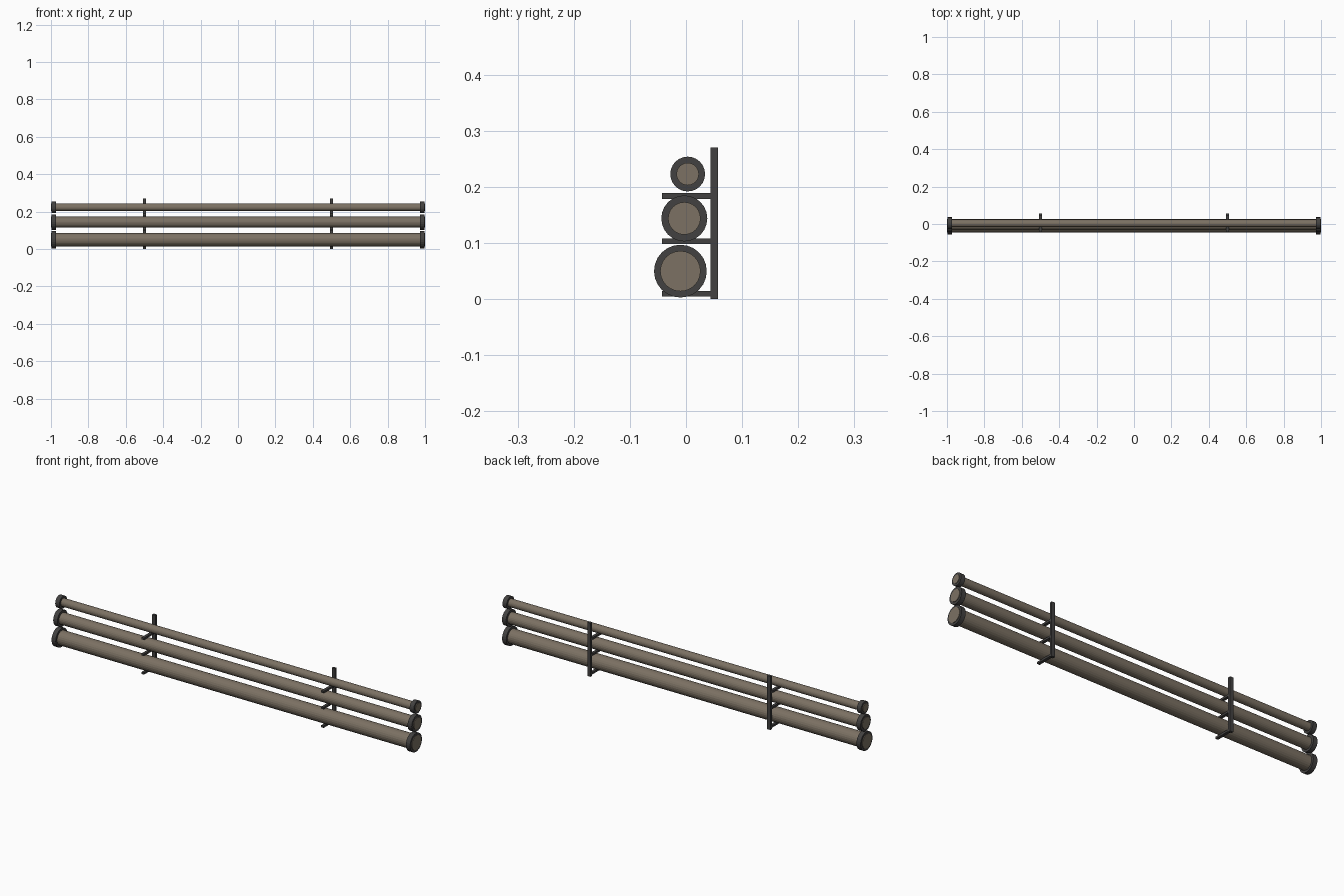
import bpy, math

if "Cube" in bpy.data.objects:
    bpy.data.objects.remove(bpy.data.objects["Cube"])

def material(name, rgb):
    m = bpy.data.materials.new(name)
    m.diffuse_color = (*rgb, 1)
    m.use_nodes = True
    m.node_tree.nodes["Principled BSDF"].inputs["Base Color"].default_value = m.diffuse_color
    return m

PIPE = material("pipe_brown", (0.20, 0.165, 0.125))
DARK = material("dark_steel", (0.055, 0.053, 0.052))

def rod(name, r, x0, x1, y, z, mat):
    bpy.ops.mesh.primitive_cylinder_add(vertices=24, radius=r, depth=x1 - x0,
        location=((x0 + x1) / 2, y, z), rotation=(0, math.pi / 2, 0))
    o = bpy.context.object
    o.name = name
    o.data.materials.append(mat)
    bpy.ops.object.shade_smooth_by_angle(angle=math.radians(10))

def box(name, x, w, y0, y1, z0, z1, mat):
    bpy.ops.mesh.primitive_cube_add(size=1, location=(x, (y0 + y1) / 2, (z0 + z1) / 2))
    o = bpy.context.object
    o.name = name
    o.scale = (w, y1 - y0, z1 - z0)
    bpy.ops.object.transform_apply(location=False, rotation=False, scale=True)
    o.data.materials.append(mat)

# Pipes with a collar at each end: pipe radius, collar radius, y, z
pipes = [("lower", 0.036, 0.047, -0.010, 0.050),
         ("middle", 0.029, 0.041, -0.003, 0.144),
         ("upper", 0.020, 0.031, 0.003, 0.223)]
for name, r, collar, y, z in pipes:
    rod(name + "_pipe", r, -1, 1, y, z, PIPE)
    for side, s in (("left", -1), ("right", 1)):
        a, b = sorted((s * 0.974, s * 0.997))
        rod(f"{name}_collar_{side}", collar, a, b, y, z, DARK)

# Wall brackets: a post behind the pipes and an arm under each pipe
for side, x in (("left", -0.5), ("right", 0.5)):
    box(f"bracket_post_{side}", x, 0.018, 0.044, 0.057, 0, 0.27, DARK)
    for name, z in (("lower", 0.005), ("middle", 0.098), ("upper", 0.179)):
        box(f"{name}_arm_{side}", x, 0.014, -0.043, 0.046, z, z + 0.01, DARK)
